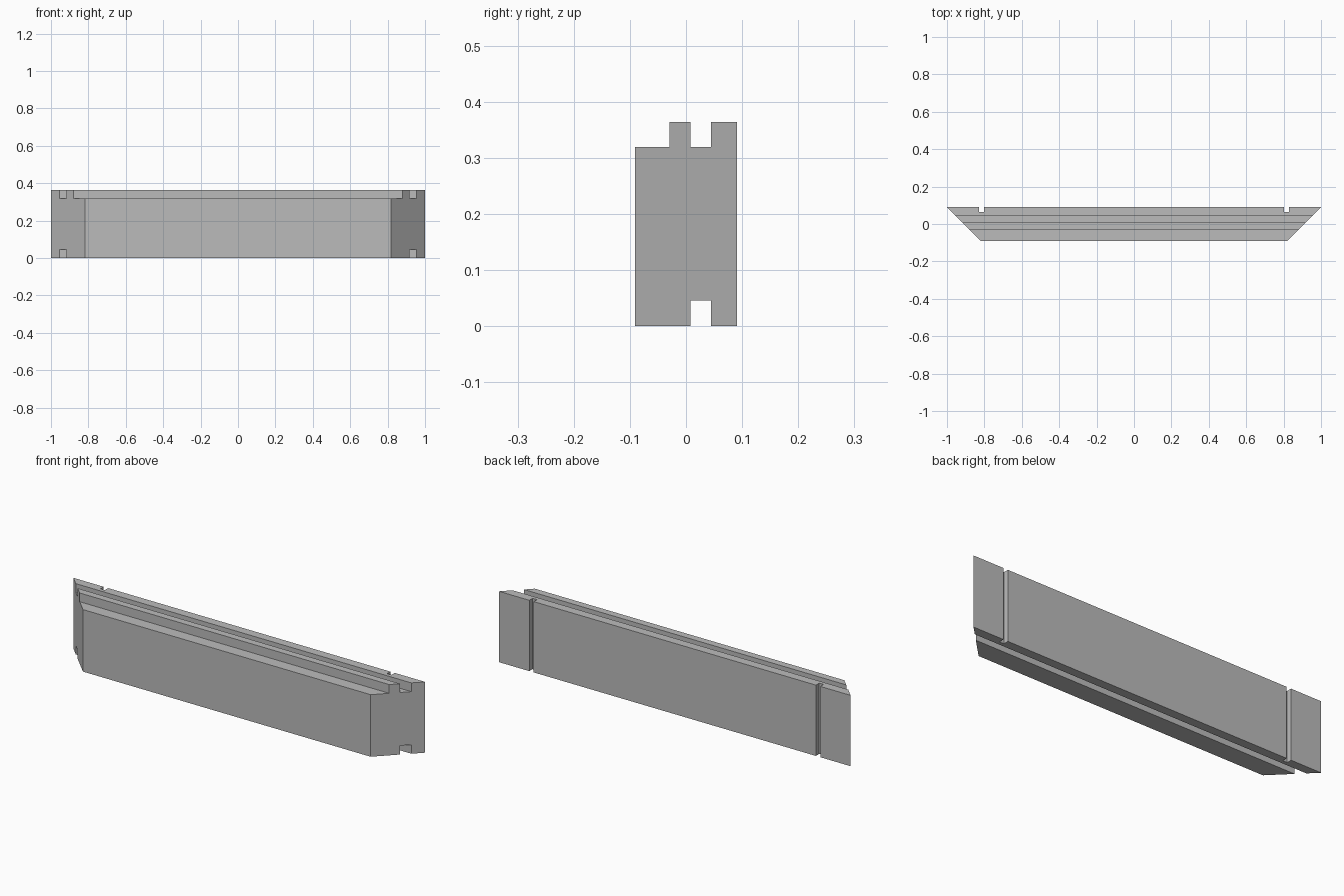
import bpy
import bmesh

old = bpy.data.objects.get("Cube")
if old:
    bpy.data.objects.remove(old, do_unlink=True)

# One plain grey for the whole beam
grey = bpy.data.materials.new("plain grey")
colour = (0.5, 0.5, 0.5, 1.0)
grey.use_nodes = True
grey.diffuse_color = colour
grey.node_tree.nodes["Principled BSDF"].inputs["Base Color"].default_value = colour

HALF_LENGTH = 0.909  # half length at the mid depth; the 45 degree mitre adds y
BACK = 0.091

# Cross-section (y, z): front rebate, raised rib, top groove, bottom groove
profile = [(-BACK, 0), (0.008, 0), (0.008, 0.046), (0.045, 0.046), (0.045, 0),
           (BACK, 0), (BACK, 0.364), (0.045, 0.364), (0.045, 0.319),
           (0.008, 0.319), (0.008, 0.364), (-0.029, 0.364),
           (-0.029, 0.319), (-BACK, 0.319)]


def add_object(name, bm):
    bmesh.ops.recalc_face_normals(bm, faces=bm.faces[:])
    mesh = bpy.data.meshes.new(name)
    bm.to_mesh(mesh)
    bm.free()
    mesh.materials.append(grey)
    obj = bpy.data.objects.new(name, mesh)
    bpy.context.collection.objects.link(obj)
    return obj


# Beam: the profile swept along x between two mitred ends
bm = bmesh.new()
ends = [[bm.verts.new((side * (HALF_LENGTH + y), y, z)) for y, z in profile]
        for side in (-1, 1)]
for ring in ends:
    bm.faces.new(ring)
for i in range(len(profile)):
    j = (i + 1) % len(profile)
    bm.faces.new((ends[0][i], ends[0][j], ends[1][j], ends[1][i]))
beam = add_object("mitred_beam", bm)

# Upright slots cut in the back face near both ends
for side, label in ((-1, "right"), (1, "left")):
    bm = bmesh.new()
    bmesh.ops.create_cube(bm, size=1)
    bmesh.ops.scale(bm, vec=(0.025, 0.054, 1), verts=bm.verts[:])
    bmesh.ops.translate(bm, vec=(side * 0.815, BACK, 0.18), verts=bm.verts[:])
    cutter = add_object(label + "_slot_cutter", bm)
    cutter.hide_render = True
    cut = beam.modifiers.new(label + "_slot", "BOOLEAN")
    cut.operation = "DIFFERENCE"
    cut.solver = "EXACT"
    cut.object = cutter
    bpy.context.view_layer.objects.active = beam
    bpy.ops.object.modifier_apply(modifier=cut.name)
    bpy.data.objects.remove(cutter, do_unlink=True)
